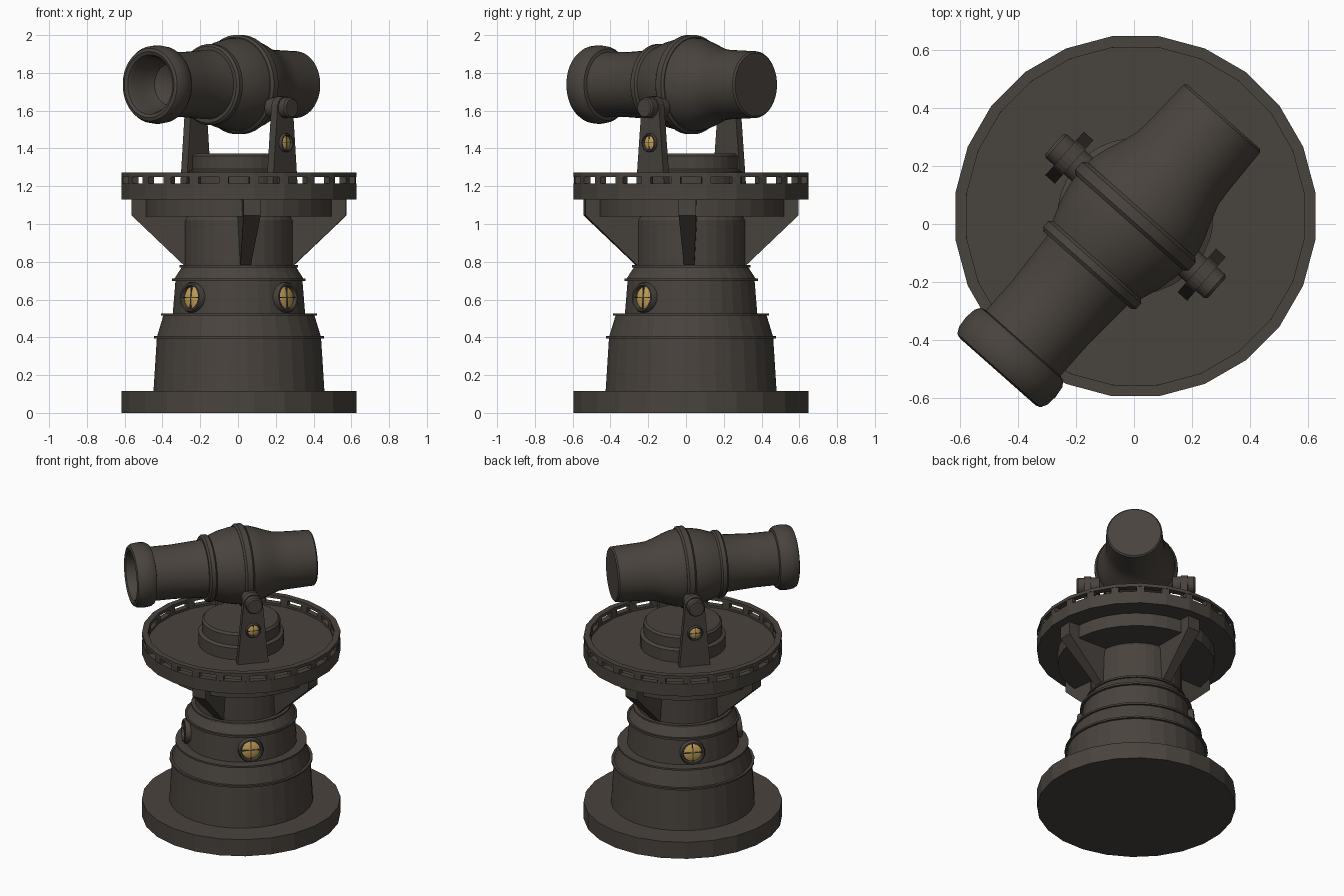
import bpy, bmesh
from math import radians, sin, cos, pi
from mathutils import Matrix, Vector

if "Cube" in bpy.data.objects:
    bpy.data.objects.remove(bpy.data.objects["Cube"], do_unlink=True)


def material(name, rgb):
    m = bpy.data.materials.new(name)
    m.use_nodes = True
    color = (*rgb, 1)
    m.diffuse_color = color
    bsdf = m.node_tree.nodes["Principled BSDF"]
    bsdf.inputs["Base Color"].default_value = color
    bsdf.inputs["Roughness"].default_value = 0.8
    return m


IRON = material("dark iron", (0.066, 0.056, 0.047))
GOLD = material("lamp gold", (0.58, 0.37, 0.10))


def move(x, y, z):
    return Matrix.Translation((x, y, z))


def turn(degrees, axis):
    return Matrix.Rotation(radians(degrees), 4, axis)


def finish(name, bm, matrix, mat, smooth=False):
    bmesh.ops.remove_doubles(bm, verts=bm.verts, dist=0.0001)
    bmesh.ops.recalc_face_normals(bm, faces=bm.faces)
    mesh = bpy.data.meshes.new(name)
    bm.to_mesh(mesh)
    bm.free()
    mesh.materials.append(mat)
    obj = bpy.data.objects.new(name, mesh)
    bpy.context.collection.objects.link(obj)
    obj.matrix_world = matrix
    if smooth:
        bpy.ops.object.select_all(action="DESELECT")
        obj.select_set(True)
        bpy.context.view_layer.objects.active = obj
        bpy.ops.object.shade_smooth_by_angle(angle=radians(35))
    return obj


def lathe(name, profile, matrix, segments=32, mat=IRON, smooth=False, closed=False):
    """Spin (radius, height) points around local z."""
    bm = bmesh.new()
    phase = pi / segments
    verts = [bm.verts.new((r * cos(phase), r * sin(phase), z)) for r, z in profile]
    pairs = list(zip(verts, verts[1:]))
    if closed:
        pairs.append((verts[-1], verts[0]))
    edges = [bm.edges.new(p) for p in pairs]
    bmesh.ops.spin(bm, geom=verts + edges, cent=(0, 0, 0), axis=(0, 0, 1),
                   angle=2 * pi, steps=segments)
    return finish(name, bm, matrix, mat, smooth)


def plate(name, outline, matrix, mat=IRON):
    """Outline of (x, z, half thickness in y), bridged into a solid."""
    bm = bmesh.new()
    a = [bm.verts.new((x, -w, z)) for x, z, w in outline]
    b = [bm.verts.new((x, w, z)) for x, z, w in outline]
    bm.faces.new(a)
    bm.faces.new(b[::-1])
    for i in range(len(a)):
        j = (i + 1) % len(a)
        bm.faces.new((a[i], b[i], b[j], a[j]))
    return finish(name, bm, matrix, mat)


def box(name, size, matrix):
    bm = bmesh.new()
    bmesh.ops.create_cube(bm, size=1, matrix=Matrix.Diagonal((*size, 1)))
    return finish(name, bm, matrix, IRON)


def porthole(name, matrix, r):
    """Round lamp facing local z: rim, domed glass and crossed bars."""
    rim = [(r, -0.03), (r, 0.2 * r), (0.92 * r, 0.34 * r), (0.8 * r, 0.34 * r),
           (0.74 * r, 0.2 * r), (0.74 * r, -0.03)]
    lathe(name + "_rim", rim, matrix, 20, smooth=True, closed=True)
    dome = [(0.78 * r, 0.05 * r), (0.5 * r, 0.18 * r), (0, 0.22 * r)]
    lathe(name + "_glass", dome, matrix, 20, GOLD, True)
    for i, size in enumerate(((1.5 * r, 0.07 * r, 0.1 * r), (0.07 * r, 1.5 * r, 0.1 * r))):
        box(f"{name}_bar_{i}", size, matrix @ move(0, 0, 0.2 * r))


axis = move(0.005, 0.027, 0)

# Foot and stepped tower
lathe("foot", [(0, 0), (0.627, 0), (0.627, 0.115), (0, 0.115)], axis, 24)
lathe("tower", [(0.455, 0.11), (0.437, 0.395), (0.452, 0.395), (0.452, 0.407),
                (0.435, 0.407), (0.402, 0.515), (0.415, 0.515), (0.415, 0.527),
                (0.352, 0.527), (0.338, 0.697), (0.355, 0.697), (0.355, 0.711),
                (0.343, 0.711), (0.305, 0.77), (0.315, 0.77), (0.315, 0.782),
                (0.288, 0.782), (0.288, 1.02), (0.275, 1.045)], axis)

# Platform with slotted rim
lathe("platform_underside", [(0, 1.04), (0.495, 1.04), (0.495, 1.14)], axis)
lathe("platform", [(0, 1.13), (0.627, 1.13), (0.627, 1.215), (0.588, 1.215),
                   (0.588, 1.2), (0, 1.2)], axis, 24)
lathe("rim_rail", [(0.588, 1.25), (0.627, 1.25), (0.627, 1.272), (0.588, 1.272)],
      axis, 24, closed=True)
for i in range(24):
    box(f"rim_post_{i}", (0.036, 0.05, 0.04),
        axis @ turn(15 * i + 7.5, "Z") @ move(0.605, 0, 1.2325))

# Tapered brackets under the platform
bracket = [(0.26, 0.78, 0.028), (0.29, 0.78, 0.028), (0.568, 1.045, 0.046),
           (0.568, 1.132, 0.046), (0.26, 1.132, 0.046)]
for i, angle in enumerate((-2, 90, 180, -83)):
    plate(f"bracket_{i}", bracket, axis @ turn(angle, "Z"))

# Tower lamps
for i, angle in enumerate((-135, -45, 135)):
    porthole(f"tower_lamp_{i}",
             axis @ turn(angle, "Z") @ move(0.343, 0, 0.61) @ turn(86, "Y"), 0.08)

# Turntable under the barrel
lathe("turntable", [(0.27, 1.19), (0.27, 1.28), (0.248, 1.29), (0.248, 1.36),
                    (0.235, 1.373), (0, 1.373)], axis)

# Barrel, lying along local x of the aim frame
aim = axis @ turn(228.5, "Z")
bore = aim @ move(0, 0, 1.738) @ turn(90, "Y")
lathe("barrel", [(0, -0.459), (0.168, -0.459), (0.177, -0.45), (0.184, -0.27),
                 (0.189, -0.22), (0.205, -0.17), (0.228, -0.11), (0.244, -0.06),
                 (0.25, 0), (0.245, 0.06), (0.23, 0.13), (0.205, 0.2),
                 (0.184, 0.25), (0.172, 0.45), (0.172, 0.6)], bore, 40, smooth=True)
lathe("muzzle", [(0.17, 0.585), (0.19, 0.59), (0.203, 0.61), (0.208, 0.65),
                 (0.204, 0.69), (0.192, 0.712), (0.175, 0.718), (0.158, 0.71),
                 (0.147, 0.69), (0.14, 0.62), (0.11, 0.55), (0.06, 0.52), (0, 0.51)],
      bore, 40, smooth=True)


def band(name, r, start, end):
    b = 0.012
    lathe(name, [(r - 0.06, start), (r - b, start), (r, start + b), (r, end - b),
                 (r - b, end), (r - 0.06, end)], bore, 40, smooth=True, closed=True)


band("barrel_band", 0.215, 0.2, 0.25)
band("trunnion_band", 0.263, -0.03, 0.03)

# Yoke arms with trunnion pins and lamps on both sides
arm = [(0.1, 1.195, 0.022)]
arm += [(0.062 * cos(t * pi / 10), 1.615 + 0.062 * sin(t * pi / 10), 0.022) for t in range(11)]
arm.append((-0.1, 1.195, 0.022))
for side, angle in (("left", 0), ("right", 180)):
    frame = aim @ turn(angle, "Z")
    plate(f"yoke_arm_{side}", arm, frame @ move(0, 0.305, 0))
    outward = turn(-90, "X")
    lathe(f"trunnion_{side}", [(0.055, 0), (0.055, 0.135), (0.047, 0.145), (0, 0.145)],
          frame @ move(0, 0.23, 1.615) @ outward, 24, smooth=True)
    porthole(f"yoke_lamp_{side}", frame @ move(0, 0.327, 1.43) @ outward, 0.05)
